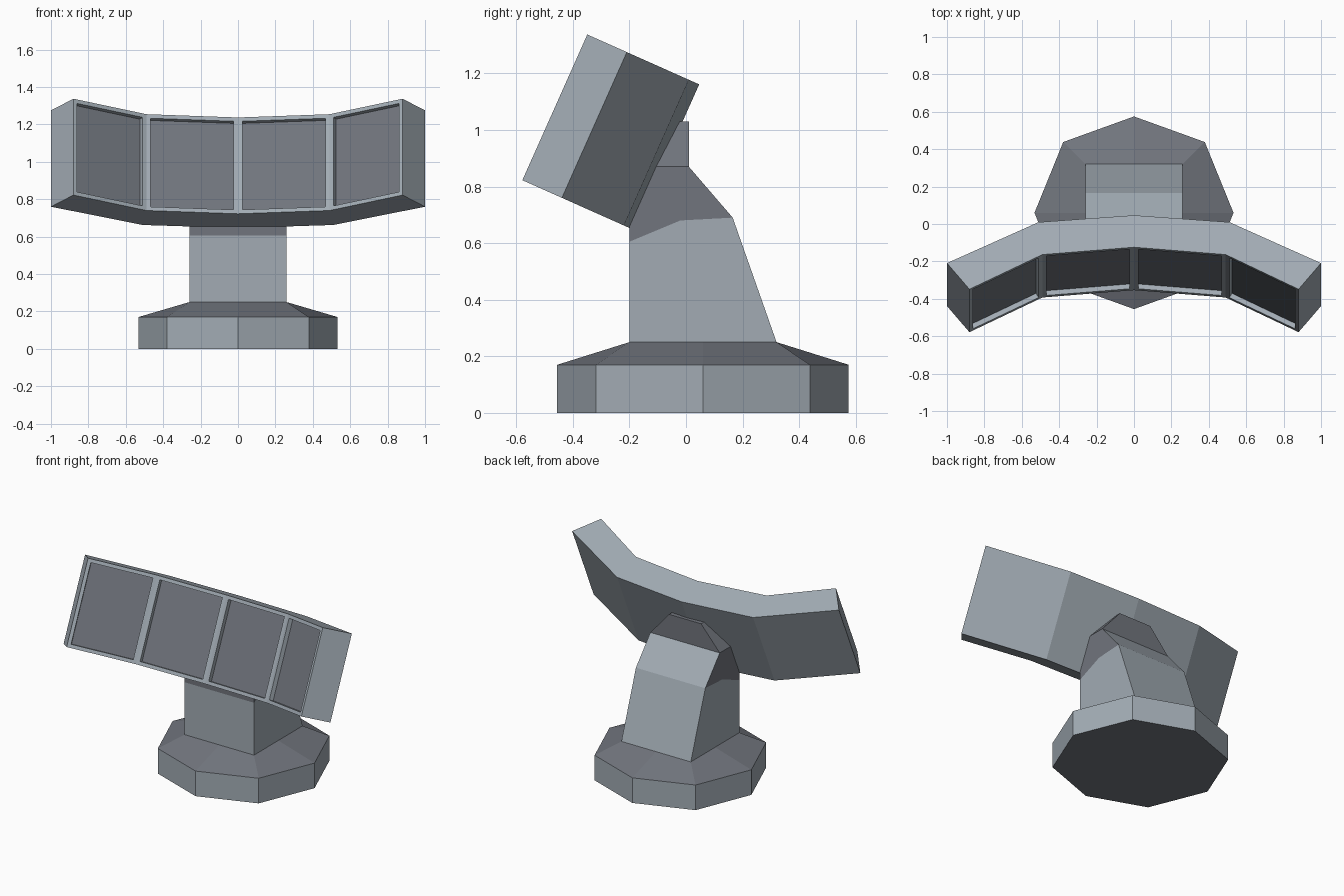
import bpy, bmesh
from math import sin, cos, pi
from mathutils import Vector

if "Cube" in bpy.data.objects:
    bpy.data.objects.remove(bpy.data.objects["Cube"])


def colour(name, rgb):
    m = bpy.data.materials.new(name)
    m.diffuse_color = (*rgb, 1)
    m.use_nodes = True
    m.node_tree.nodes["Principled BSDF"].inputs["Base Color"].default_value = m.diffuse_color
    return m


LIGHT = colour("light_metal", (0.36, 0.41, 0.456))
DARK = colour("dark_metal", (0.165, 0.178, 0.205))


def finish(bm, name, dark=()):
    """Store the mesh; faces listed in dark get the darker metal."""
    bmesh.ops.recalc_face_normals(bm, faces=bm.faces[:])
    for f in dark:
        f.material_index = 1
    mesh = bpy.data.meshes.new(name)
    bm.to_mesh(mesh)
    bm.free()
    mesh.materials.append(LIGHT)
    mesh.materials.append(DARK)
    ob = bpy.data.objects.new(name, mesh)
    bpy.context.collection.objects.link(ob)
    return ob


def loft(rings):
    """Skin a list of equal-length point rings and close both ends."""
    bm = bmesh.new()
    vs = [[bm.verts.new(p) for p in r] for r in rings]
    n = len(vs[0])
    for a, b in zip(vs, vs[1:]):
        for i in range(n):
            j = (i + 1) % n
            bm.faces.new((a[i], a[j], b[j], b[i]))
    bm.faces.new(vs[0][::-1])
    bm.faces.new(vs[-1])
    return bm


# Eight-sided foot: light rim, dark slope up to the square column, dark underside
CY = 0.06
angles = [i * pi / 4 for i in range(8)]
octagon = [((0.532 if i % 2 == 0 else 0.535) * cos(a),
            CY + (0.535 if i % 2 else 0.515) * sin(a))
           for i, a in enumerate(angles)]
square = [(0.26 * round(cos(a)), CY + 0.26 * round(sin(a))) for a in angles]
bm = loft([[(x, y, z) for x, y in ring]
           for ring, z in ((octagon, 0), (octagon, 0.17), (square, 0.25))])
bm.faces.ensure_lookup_table()
finish(bm, "base", bm.faces[8:])

# Column: side profile (y, z) extruded across x, split where the cheeks turn dark
profile = [(-0.2, 0.25), (0.32, 0.25), (0.165, 0.69), (0.01, 0.87),
           (-0.13, 0.87), (-0.2, 0.66), (-0.2, 0.605)]
bm = bmesh.new()
sides = [[bm.verts.new((x, y, z)) for y, z in profile] for x in (-0.26, 0.26)]
dark = []
for i in range(7):
    j = (i + 1) % 7
    f = bm.faces.new((sides[0][i], sides[0][j], sides[1][j], sides[1][i]))
    if i in (3, 4, 5):
        dark.append(f)
for s, x in zip(sides, (-0.26, 0.26)):
    mid = bm.verts.new((x, -0.02, 0.68))
    bm.faces.new((s[0], s[1], s[2], mid, s[6]))
    dark.append(bm.faces.new((s[6], mid, s[2], s[3], s[4], s[5])))
finish(bm, "column", dark)

# Tapered dark bracket between column and panel
bm = loft([[(-w, f, z), (w, f, z), (w, 0.01, z), (-w, 0.01, z)]
           for w, f, z in ((0.26, -0.13, 0.87), (0.12, -0.05, 1.03))])
finish(bm, "bracket", bm.faces[:])

# Curved tilted screen housing: (x, depth) for rear and front outlines
rear = [(-1, 0.28), (-0.51, 0.04), (0, 0), (0.51, 0.04), (1, 0.28)]
front = [(-0.88, 0.433), (-0.49, 0.23), (0, 0.187), (0.49, 0.23), (0.88, 0.433)]
UP = Vector((0, 0.407, 0.913))
OUT = Vector((0, -0.913, 0.407))
ORIGIN = Vector((0, -0.183, 0.646))
HEIGHT = 0.564


def place(p, h):
    return ORIGIN + Vector((p[0], 0, 0)) + OUT * p[1] + UP * h


bm = bmesh.new()
rows = [[bm.verts.new(place(p, h)) for p in pts]
        for pts in (rear, front) for h in (0, HEIGHT)]
rb, rt, fb, ft = rows
windows = []
for i in range(4):
    j = i + 1
    windows.append(bm.faces.new((fb[i], fb[j], ft[j], ft[i])))
    bm.faces.new((rb[j], rb[i], rt[i], rt[j]))
    bm.faces.new((ft[i], ft[j], rt[j], rt[i]))
    bm.faces.new((rb[i], rb[j], fb[j], fb[i]))
bm.faces.new((rb[0], fb[0], ft[0], rt[0]))
bm.faces.new((fb[4], rb[4], rt[4], ft[4]))
bmesh.ops.recalc_face_normals(bm, faces=bm.faces[:])
# Recessed dark screens inside a thin frame
bmesh.ops.inset_individual(bm, faces=windows, thickness=0.023, use_even_offset=True)
bm.normal_update()
bmesh.ops.inset_individual(bm, faces=windows, thickness=0.0, depth=-0.028)
finish(bm, "screen_housing", windows)
